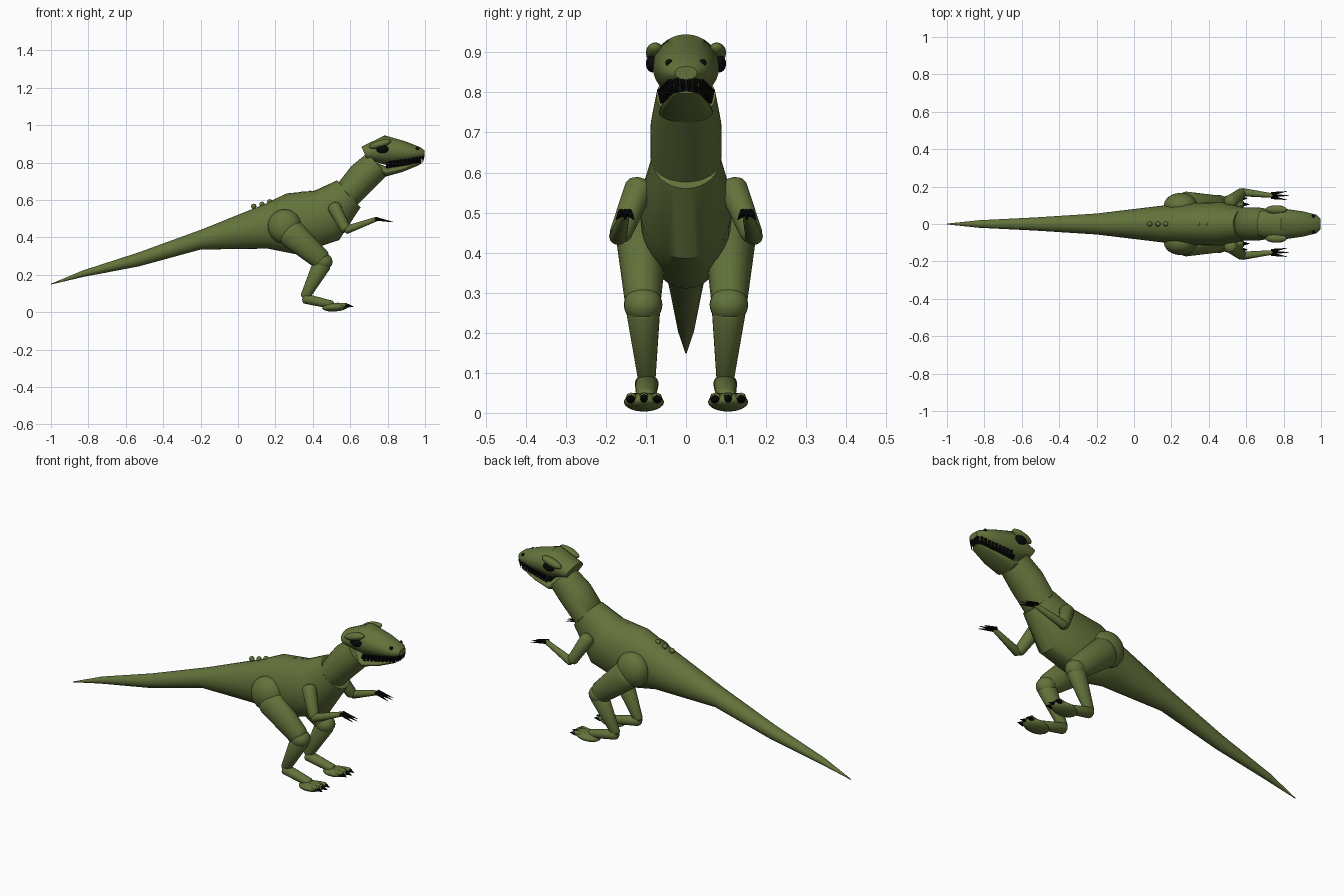
import bpy, bmesh, math
from mathutils import Vector


def material(name, rgb):
    m = bpy.data.materials.new(name)
    m.diffuse_color = (*rgb, 1)
    return m


GREEN = material("olive_green", (0.125, 0.17, 0.043))
BLACK = material("black", (0.003, 0.003, 0.003))


def loft(name, rings, mat=GREEN, seg=32):
    """Skin elliptical rings, each given as centre and two half-axis vectors."""
    bm = bmesh.new()
    loops = []
    for c, u, v in rings:
        loops.append([bm.verts.new(c + u * math.cos(2 * math.pi * i / seg) + v * math.sin(2 * math.pi * i / seg))
                      for i in range(seg)])
    for a, b in zip(loops, loops[1:]):
        for i in range(seg):
            j = (i + 1) % seg
            bm.faces.new((a[i], a[j], b[j], b[i]))
    bm.faces.new(loops[0][::-1])
    bm.faces.new(loops[-1])
    bmesh.ops.recalc_face_normals(bm, faces=bm.faces)
    return finish(bm, name, mat)


def finish(bm, name, mat):
    me = bpy.data.meshes.new(name)
    bm.to_mesh(me)
    bm.free()
    me.materials.append(mat)
    ob = bpy.data.objects.new(name, me)
    bpy.context.collection.objects.link(ob)
    bpy.ops.object.select_all(action='DESELECT')
    bpy.context.view_layer.objects.active = ob
    ob.select_set(True)
    bpy.ops.object.shade_smooth_by_angle(angle=math.radians(35))
    return ob


def profile(name, sections, mat=GREEN):
    """Loft sections of (top x, top z, bottom x, bottom z, half width)."""
    rings = []
    for tx, tz, bx, bz, w in sections:
        top, bot = Vector((tx, 0, tz)), Vector((bx, 0, bz))
        rings.append(((top + bot) / 2, (top - bot) / 2, Vector((0, w, 0))))
    return loft(name, rings, mat)


def limb(name, a, b, ra, rb, mat=GREEN, seg=24, wide=1.0, cap=0.6):
    """Tapered limb with rounded ends; wide scales its sideways thickness."""
    a, b = Vector(a), Vector(b)
    d = (b - a).normalized()
    u = d.cross(Vector((0, 1, 0))).normalized()
    v = u.cross(d) * wide
    rings = []
    for p, r, s, angles in ((a, ra, -1, (80, 55, 28, 0)), (b, rb, 1, (0, 28, 55, 80))):
        for deg in angles:
            t = math.radians(deg)
            rings.append((p + d * s * r * cap * math.sin(t), u * r * math.cos(t), v * r * math.cos(t)))
    return loft(name, rings, mat, seg)


def spike(name, a, b, r):
    a, b = Vector(a), Vector(b)
    d = (b - a).normalized()
    u = d.orthogonal().normalized()
    v = d.cross(u)
    return loft(name, [(a, u * r, v * r), (b, u * r * 0.08, v * r * 0.08)], BLACK, 8)


def ball(name, loc, size, mat=GREEN, tilt=0.0):
    bm = bmesh.new()
    bmesh.ops.create_uvsphere(bm, u_segments=24, v_segments=16, radius=1)
    bmesh.ops.scale(bm, vec=size, verts=bm.verts)
    ob = finish(bm, name, mat)
    ob.location = loc
    ob.rotation_euler = (0, tilt, 0)
    return ob


# Torso and tail in one tapered body
profile("body_and_tail", [
    (-1.0, 0.152, -1.0, 0.148, 0.002), (-0.83, 0.223, -0.83, 0.188, 0.02),
    (-0.53, 0.32, -0.53, 0.245, 0.035), (-0.2, 0.44, -0.2, 0.335, 0.056),
    (0.14, 0.577, 0.16, 0.34, 0.098), (0.26, 0.635, 0.31, 0.31, 0.112),
    (0.41, 0.65, 0.54, 0.385, 0.116), (0.53, 0.705, 0.655, 0.56, 0.085)])

# Neck
profile("neck", [
    (0.53, 0.62, 0.59, 0.57, 0.055), (0.535, 0.69, 0.64, 0.575, 0.088),
    (0.605, 0.78, 0.73, 0.665, 0.088), (0.69, 0.85, 0.80, 0.735, 0.074)])

# Head, lower jaw and mouth lining
profile("head", [
    (0.66, 0.885, 0.69, 0.815, 0.07), (0.785, 0.945, 0.80, 0.785, 0.083),
    (0.90, 0.912, 0.90, 0.80, 0.068), (0.975, 0.882, 0.975, 0.818, 0.05),
    (0.997, 0.865, 0.997, 0.832, 0.028)])
profile("lower_jaw", [
    (0.74, 0.80, 0.765, 0.735, 0.06), (0.80, 0.775, 0.79, 0.725, 0.068),
    (0.88, 0.787, 0.88, 0.75, 0.058), (0.965, 0.802, 0.965, 0.785, 0.036),
    (0.982, 0.802, 0.982, 0.797, 0.02)])
profile("mouth_lining", [
    (0.79, 0.81, 0.79, 0.765, 0.062), (0.90, 0.815, 0.90, 0.78, 0.05),
    (0.98, 0.828, 0.98, 0.798, 0.025)], BLACK)

# Bumps along the back
for x, z in ((0.084, 0.566), (0.128, 0.577), (0.17, 0.59), (0.345, 0.632), (0.387, 0.636)):
    ball("back_bump", (x, 0, z), (0.014, 0.013, 0.014))

# Front teeth
for y in (-0.024, -0.008, 0.008, 0.024):
    spike("front_tooth", (0.99, y, 0.835), (0.988, y, 0.80), 0.008)

for s in (1, -1):
    # Eyes, brows and nostrils
    ball("eye", (0.772, s * 0.084, 0.872), (0.033, 0.016, 0.022), BLACK)
    ball("brow", (0.76, s * 0.077, 0.899), (0.06, 0.023, 0.02), tilt=-0.28)
    ball("nostril", (0.958, s * 0.042, 0.874), (0.009, 0.009, 0.009), BLACK)

    # Teeth on both jaws
    for i in range(9):
        t = i / 8
        x, y = 0.815 + 0.16 * t, s * (0.064 - 0.026 * t)
        z = 0.807 + 0.025 * t
        spike("upper_tooth", (x, y, z), (x, y, z - 0.035), 0.008)
        spike("lower_tooth", (x - 0.01, y * 0.9, z - 0.035), (x - 0.01, y * 0.9, z - 0.008), 0.006)

    # Arms with three clawed fingers
    limb("upper_arm", (0.515, s * 0.118, 0.56), (0.573, s * 0.163, 0.448), 0.036, 0.028, cap=0.7)
    limb("forearm", (0.58, s * 0.17, 0.44), (0.74, s * 0.152, 0.498), 0.022, 0.012)
    for k in (-1, 0, 1):
        y = s * 0.152 + k * 0.009
        spike("finger", (0.735, y, 0.5), (0.83 - 0.012 * abs(k), y + k * 0.014, 0.482), 0.01)

    # Legs
    ball("hip", (0.25, s * 0.1, 0.458), (0.09, 0.066, 0.092))
    limb("thigh", (0.28, s * 0.11, 0.425), (0.44, s * 0.108, 0.285), 0.077, 0.056, wide=0.82)
    ball("knee", (0.455, s * 0.107, 0.27), (0.05, 0.048, 0.046))
    limb("shin", (0.448, s * 0.107, 0.255), (0.36, s * 0.098, 0.085), 0.05, 0.026, wide=0.85)

    # Feet with three clawed toes
    limb("foot", (0.36, s * 0.098, 0.072), (0.50, s * 0.1, 0.04), 0.027, 0.022, wide=1.1)
    ball("toe_pad", (0.52, s * 0.105, 0.027), (0.07, 0.05, 0.023), tilt=-0.08)
    for k in (-1, 0, 1):
        y = s * 0.105 + k * 0.032
        limb("toe", (0.53, s * 0.105 + k * 0.022, 0.036), (0.578, y, 0.038), 0.014, 0.012, seg=12)
        spike("toe_claw", (0.572, y, 0.037), (0.617 - 0.01 * abs(k), y, 0.03), 0.014)
